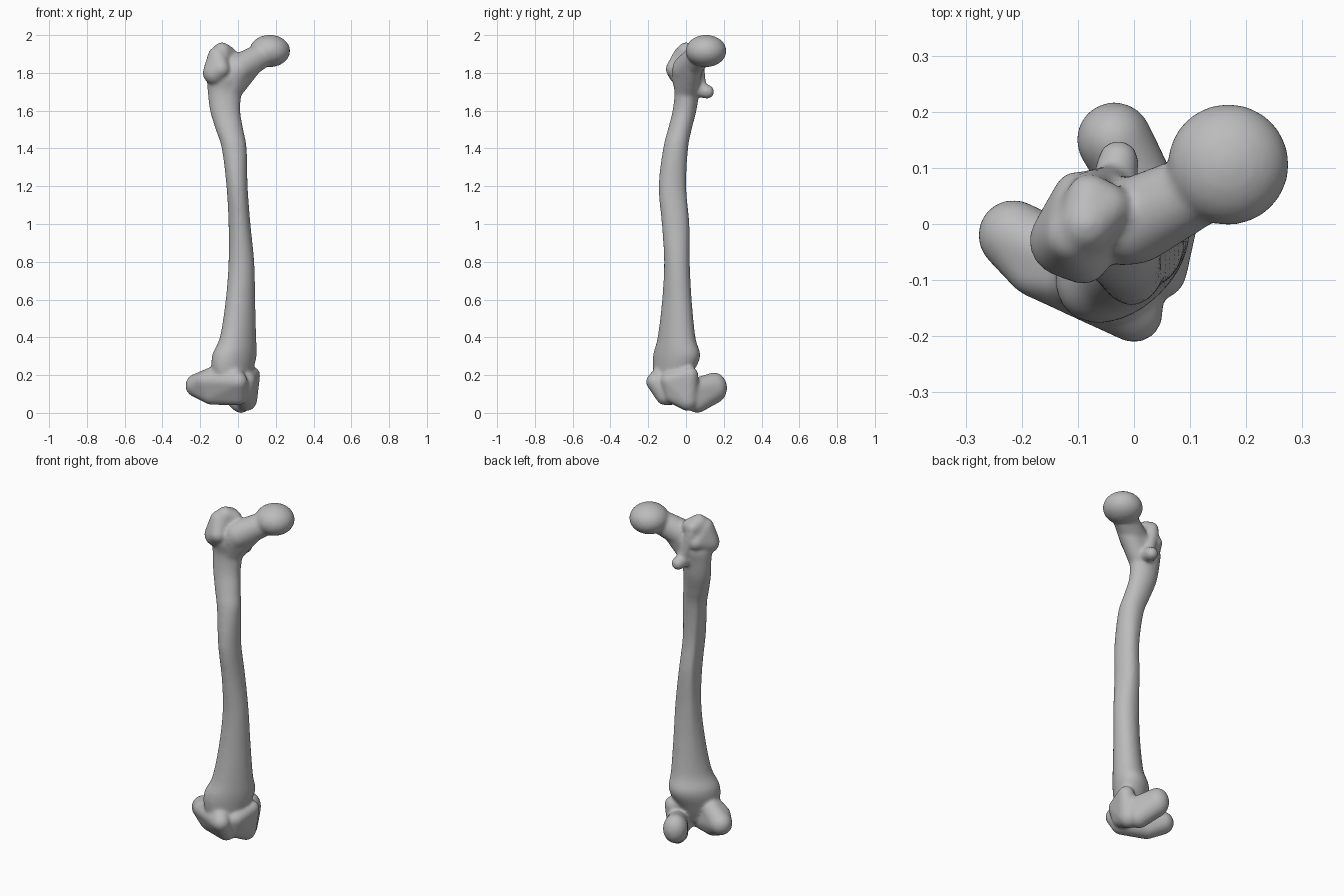
import bpy, bmesh, math
from mathutils import Vector, Matrix

cube = bpy.data.objects.get("Cube")
if cube:
    bpy.data.objects.remove(cube, do_unlink=True)

bone = bpy.data.materials.new("bone_grey")
bone.use_nodes = True
COLOUR = (0.5, 0.5, 0.5, 1)
bone.diffuse_color = COLOUR
bone.node_tree.nodes["Principled BSDF"].inputs["Base Color"].default_value = COLOUR

bm = bmesh.new()


def hull(*balls):
    """Add a convex blend of balls, each given as (x, y, z, radius[, height radius])."""
    part = bmesh.new()
    for x, y, z, r, *tall in balls:
        scale = Matrix.Diagonal((r, r, tall[0] if tall else r, 1))
        bmesh.ops.create_icosphere(part, subdivisions=3, radius=1,
                                   matrix=Matrix.Translation((x, y, z)) @ scale)
    if len(balls) > 1:
        out = bmesh.ops.convex_hull(part, input=part.verts[:])
        spare = set(out["geom_interior"]) | set(out["geom_unused"])
        bmesh.ops.delete(part, geom=[g for g in spare if isinstance(g, bmesh.types.BMVert)],
                         context='VERTS')
    bmesh.ops.recalc_face_normals(part, faces=part.faces[:])
    temp = bpy.data.meshes.new("part")
    part.to_mesh(temp)
    part.free()
    bm.from_mesh(temp)
    bpy.data.meshes.remove(temp)


def spline(rows, steps):
    """Smooth the list of section rows with a Catmull-Rom curve."""
    rows = [Vector(r) for r in rows]
    for i in range(len(rows) - 1):
        a, b, c, d = (rows[max(0, min(len(rows) - 1, i + k))] for k in (-1, 0, 1, 2))
        for s in range(steps):
            t = s / steps
            yield b + (c - a) * (t / 2) + (a * 2 - b * 5 + c * 4 - d) * (t * t / 2) \
                + (b * 3 - a - c * 3 + d) * (t ** 3 / 2)
    yield rows[-1]


def loft(rows, sides=48, steps=5):
    """Skin tilted ellipses: z, centre x, centre y, half x, half y, tilt, back ridge."""
    rings = []
    for z, cx, cy, hx, hy, tilt, ridge in spline(rows, steps):
        ring = []
        for k in range(sides):
            t = math.tau * k / sides
            f = 1 + ridge * math.exp(-((t - math.radians(135)) / 0.28) ** 2)
            ring.append(bm.verts.new((cx + f * hx * math.cos(t),
                                      cy + f * hy * math.sin(t + tilt), z)))
        rings.append(ring)
    for low, high in zip(rings, rings[1:]):
        for k in range(sides):
            n = (k + 1) % sides
            bm.faces.new((low[k], low[n], high[n], high[k]))
    bm.faces.new(rings[0][::-1])
    bm.faces.new(rings[-1])


# Shaft, with the ridge running down its back
loft([
    (0.10, -0.02, -0.08, 0.06, 0.06, 0.1, 0),
    (0.20, -0.03, -0.07, 0.10, 0.10, 0.3, 0),
    (0.30, -0.02, -0.05, 0.118, 0.125, 0.34, 0),
    (0.40, 0.0, -0.05, 0.096, 0.10, 0.28, 0),
    (0.60, 0.013, -0.048, 0.078, 0.078, 0.18, 0.04),
    (0.80, 0.018, -0.048, 0.068, 0.068, 0.05, 0.1),
    (1.00, 0.008, -0.055, 0.058, 0.073, 0, 0.14),
    (1.20, -0.005, -0.072, 0.056, 0.073, 0, 0.14),
    (1.40, -0.02, -0.055, 0.066, 0.066, 0, 0.1),
    (1.50, -0.045, -0.033, 0.073, 0.063, 0, 0.06),
    (1.60, -0.068, -0.008, 0.08, 0.063, 0, 0),
    (1.70, -0.07, 0.005, 0.09, 0.066, 0, 0),
    (1.78, -0.06, 0.005, 0.10, 0.08, 0, 0),
    (1.86, -0.06, 0.0, 0.06, 0.05, 0, 0),
])

# Ball head and neck
hull((0.168, 0.106, 1.916, 0.109, 0.086))
hull((0.11, 0.06, 1.883, 0.066, 0.07), (0, 0.005, 1.82, 0.078))
hull((0.07, 0.03, 1.85, 0.06, 0.07), (-0.02, 0.005, 1.80, 0.08), (-0.045, 0.005, 1.70, 0.062))

# Greater trochanter: outer bump, upright tip and rear edge
hull((-0.122, -0.03, 1.80, 0.065), (-0.09, -0.06, 1.82, 0.048), (-0.10, 0.05, 1.82, 0.045),
     (-0.11, -0.02, 1.89, 0.05))
hull((-0.085, 0.0, 1.912, 0.05), (-0.10, -0.02, 1.85, 0.06), (-0.08, 0.05, 1.90, 0.04),
     (-0.05, 0.03, 1.895, 0.045))

# Rear crest and lesser trochanter
hull((-0.08, 0.06, 1.87, 0.035), (-0.04, 0.075, 1.73, 0.032))
hull((-0.028, 0.113, 1.70, 0.037), (-0.04, 0.04, 1.72, 0.045))

# Outer condyle with its raised front lip
hull((-0.215, -0.02, 0.145, 0.064), (-0.14, -0.06, 0.10, 0.058), (-0.18, -0.085, 0.17, 0.045),
     (0.0, -0.16, 0.165, 0.052), (0.0, -0.11, 0.092, 0.052), (-0.05, -0.10, 0.23, 0.05))

# Inner condyle: rear knuckle, bearing surface and side bump
hull((-0.035, 0.15, 0.132, 0.068, 0.083), (0.015, 0.06, 0.065, 0.06, 0.066),
     (0.04, 0.02, 0.12, 0.055))
hull((0.045, 0.01, 0.075, 0.058, 0.066), (0.072, 0.02, 0.20, 0.046),
     (0.045, -0.085, 0.17, 0.05), (0.03, -0.07, 0.10, 0.05))

# Fuse all parts into one continuous, rounded surface
mesh = bpy.data.meshes.new("thigh_bone")
bm.to_mesh(mesh)
bm.free()
mesh.materials.append(bone)
obj = bpy.data.objects.new("thigh_bone", mesh)
bpy.context.collection.objects.link(obj)
fuse = obj.modifiers.new("fuse", 'REMESH')
fuse.mode = 'VOXEL'
fuse.voxel_size = 0.008
fuse.use_smooth_shade = True
soften = obj.modifiers.new("soften", 'SMOOTH')
soften.factor = 0.5
soften.iterations = 14

bpy.ops.object.select_all(action='DESELECT')
bpy.context.view_layer.objects.active = obj
obj.select_set(True)
for name in ("fuse", "soften"):
    bpy.ops.object.modifier_apply(modifier=name)
bpy.ops.object.shade_smooth()
